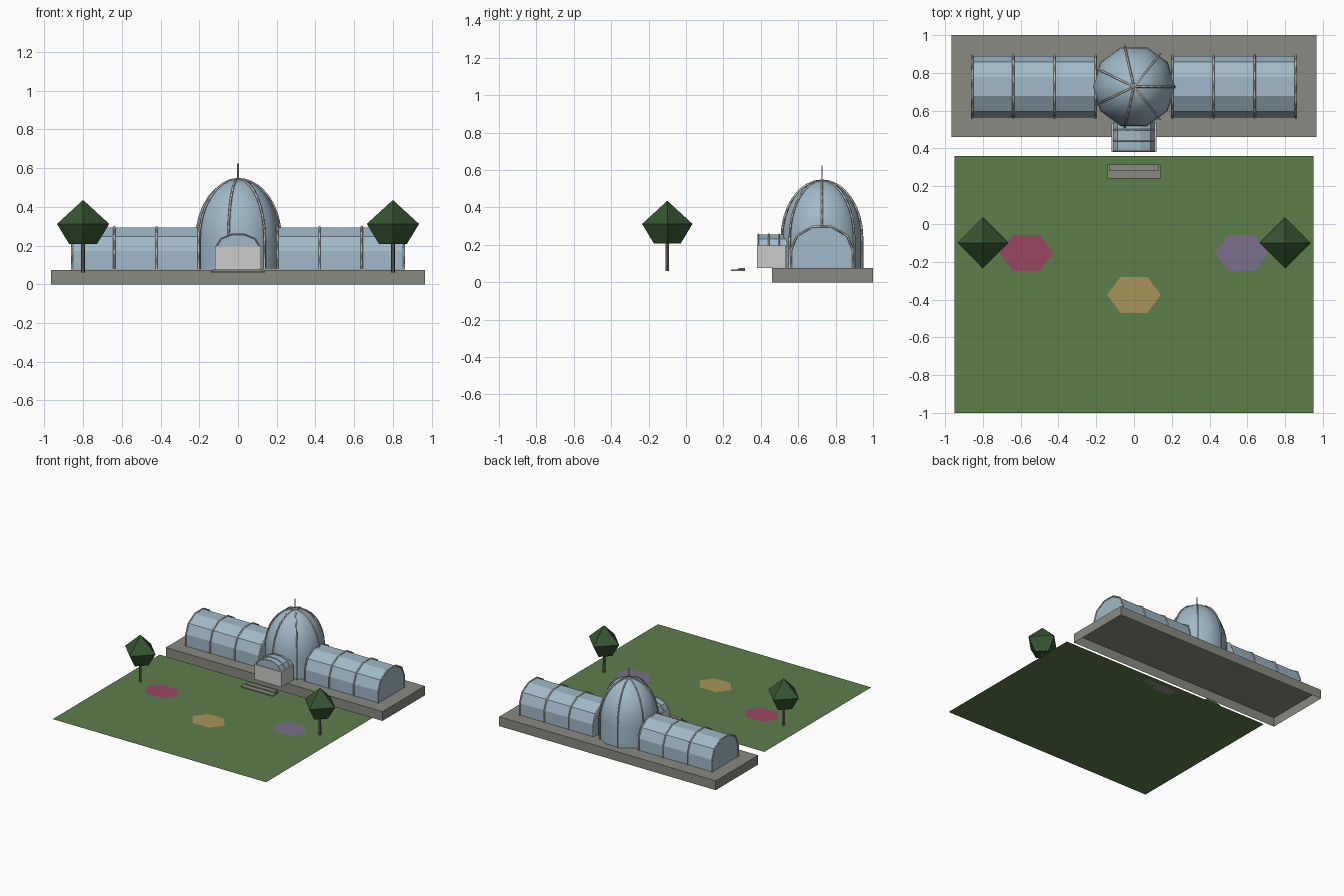
import bpy, bmesh, math
from mathutils import Matrix, Vector

cube = bpy.data.objects.get("Cube")
if cube:
    bpy.data.objects.remove(cube, do_unlink=True)


def material(name, *rgb):
    lin = [((c / 255 + 0.055) / 1.055) ** 2.4 for c in rgb] + [1]
    m = bpy.data.materials.new(name)
    m.use_nodes = True
    m.diffuse_color = lin
    m.node_tree.nodes["Principled BSDF"].inputs["Base Color"].default_value = lin
    return m


GLASS = material("pale blue glass", 160, 185, 200)
METAL = material("light frame metal", 196, 192, 182)
STONE = material("grey stone", 138, 138, 130)
PLASTER = material("pale plaster", 203, 203, 200)
LAWN = material("lawn green", 94, 126, 75)
LEAF = material("dark leaf green", 54, 86, 50)
BARK = material("bark", 108, 98, 86)
PINK = material("pink flowers", 154, 70, 98)
GOLD = material("golden flowers", 168, 148, 88)
PURPLE = material("purple flowers", 124, 112, 140)


def finish(name, bm, mat, smooth=None):
    bmesh.ops.recalc_face_normals(bm, faces=bm.faces)
    me = bpy.data.meshes.new(name)
    bm.to_mesh(me)
    bm.free()
    me.materials.append(mat)
    ob = bpy.data.objects.new(name, me)
    bpy.context.collection.objects.link(ob)
    if smooth:
        bpy.ops.object.select_all(action="DESELECT")
        ob.select_set(True)
        bpy.context.view_layer.objects.active = ob
        bpy.ops.object.shade_smooth_by_angle(angle=math.radians(smooth))
    return ob


def box(name, lo, hi, mat, open_bottom=False):
    bm = bmesh.new()
    lo, hi = Vector(lo), Vector(hi)
    bmesh.ops.create_cube(bm, size=1, matrix=Matrix.Translation((lo + hi) / 2)
                          @ Matrix.Diagonal((*(hi - lo), 1)))
    if open_bottom:
        low = [f for f in bm.faces if f.calc_center_median().z < lo.z + 1e-4]
        bmesh.ops.delete(bm, geom=low, context="FACES_ONLY")
    return finish(name, bm, mat)


def flat(name, points, mat):
    bm = bmesh.new()
    bm.faces.new([bm.verts.new(p) for p in points])
    return finish(name, bm, mat)


def lathe(name, profile, sides, centre, mat, smooth=None):
    """Revolve (radius, z) points around a vertical axis and close the ends."""
    bm = bmesh.new()
    rings = []
    for r, z in profile:
        rings.append([bm.verts.new((centre[0] + r * math.cos(math.tau * i / sides),
                                    centre[1] + r * math.sin(math.tau * i / sides), z))
                      for i in range(sides)])
    for a, b in zip(rings, rings[1:]):
        for i in range(sides):
            j = (i + 1) % sides
            bm.faces.new((a[i], a[j], b[j], b[i]))
    bm.faces.new(rings[0])
    bm.faces.new(rings[-1])
    bmesh.ops.remove_doubles(bm, verts=bm.verts, dist=1e-4)
    return finish(name, bm, mat, smooth)


def prism(name, section, start, end, mat):
    """Extrude a closed section; start and end map section points to space."""
    bm = bmesh.new()
    a = [bm.verts.new(start(*p)) for p in section]
    b = [bm.verts.new(end(*p)) for p in section]
    n = len(section)
    for i in range(n):
        j = (i + 1) % n
        bm.faces.new((a[i], a[j], b[j], b[i]))
    bm.faces.new(a)
    bm.faces.new(b)
    return finish(name, bm, mat)


def rod(name, points, radius, mat):
    cu = bpy.data.curves.new(name, "CURVE")
    cu.dimensions = "3D"
    cu.bevel_depth = radius
    cu.bevel_resolution = 0
    cu.use_fill_caps = True
    s = cu.splines.new("POLY")
    s.points.add(len(points) - 1)
    for p, co in zip(s.points, points):
        p.co = (*co, 1)
    cu.materials.append(mat)
    ob = bpy.data.objects.new(name, cu)
    bpy.context.collection.objects.link(ob)
    return ob


def arch(half, foot, spring, rise, grow=0):
    """Five-sided arch standing on straight walls."""
    pts = [(half + grow, foot)]
    for i in range(6):
        a = math.pi * i / 5
        pts.append(((half + grow) * math.cos(a), spring + (rise + grow) * math.sin(a)))
    return pts + [(-half - grow, foot)]


FLOOR, GROUND, CY = 0.076, 0.06, 0.727

# Stone base, hollow underneath
box("stone_base", (-0.965, 0.46, 0), (0.965, 1, 0.075), STONE, open_bottom=True)

# Glass halls on both sides with their frame ribs
for side, label in ((1, "left"), (-1, "right")):
    hall = arch(0.163, FLOOR, 0.171, 0.13)
    prism(label + "_hall_glass", hall,
          lambda u, z: (side * 0.2, CY + u, z),
          lambda u, z: (side * 0.857, CY + u, z), GLASS)
    for k in range(4):
        x = side * (0.203 + 0.218 * k)
        path = [(x, CY + u, z) for u, z in arch(0.163, FLOOR, 0.171, 0.13, 0.003)]
        rod(f"{label}_hall_rib_{k + 1}", path, 0.006, METAL)

# Central dome
R, SPRING, RISE = 0.22, 0.235, 0.308


def dome_curve(grow, steps):
    pts = [(R + grow, FLOOR)]
    for i in range(steps + 1):
        a = math.pi / 2 * i / steps
        pts.append(((R + grow) * math.cos(a), SPRING + (RISE + grow) * math.sin(a)))
    return pts


lathe("dome_glass", dome_curve(0, 8), 10, (0, CY), GLASS, 40)
for k in range(7):
    a = math.tau * k / 7
    path = [(r * math.cos(a), CY + r * math.sin(a), z) for r, z in dome_curve(0.001, 8)]
    rod(f"dome_rib_{k + 1}", path, 0.006, METAL)
lathe("dome_finial", [(0.004, 0.535), (0.004, 0.625)], 6, (0, CY), METAL)

# Entrance porch with a small glass vault
box("porch", (-0.12, 0.38, FLOOR), (0.12, 0.535, 0.197), PLASTER)
prism("porch_vault_glass", arch(0.108, 0.19, 0.197, 0.06),
      lambda u, z: (u, 0.386, z), lambda u, z: (u, 0.54, z), GLASS)
for k, y in enumerate((0.386, 0.442, 0.498)):
    path = [(u, y, z) for u, z in arch(0.108, 0.197, 0.2, 0.06, 0.001)]
    rod(f"porch_rib_{k + 1}", path, 0.004, METAL)

# Entrance steps
box("lower_step", (-0.14, 0.24, GROUND), (0.14, 0.316, 0.068), STONE)
box("upper_step", (-0.13, 0.28, 0.068), (0.13, 0.316, 0.077), STONE)

# Lawn and six-sided flower beds
flat("lawn", [(-0.95, -1, GROUND), (0.95, -1, GROUND),
              (0.95, 0.36, GROUND), (-0.95, 0.36, GROUND)], LAWN)
for name, x, y, mat in (("pink_bed", -0.57, -0.153, PINK),
                        ("golden_bed", 0, -0.375, GOLD),
                        ("purple_bed", 0.57, -0.153, PURPLE)):
    flat(name, [(x + 0.142 * math.cos(math.pi * i / 3),
                 y + 0.11 * math.sin(math.pi * i / 3), GROUND + 0.002)
                for i in range(6)], mat)

# Trees
for side, label in ((1, "left"), (-1, "right")):
    at = (side * 0.8, -0.1)
    lathe(label + "_trunk", [(0.011, GROUND), (0.01, 0.22)], 6, at, BARK)
    lathe(label + "_tree_crown", [(0.072, 0.208), (0.135, 0.312), (0.002, 0.434)],
          4, at, LEAF)
